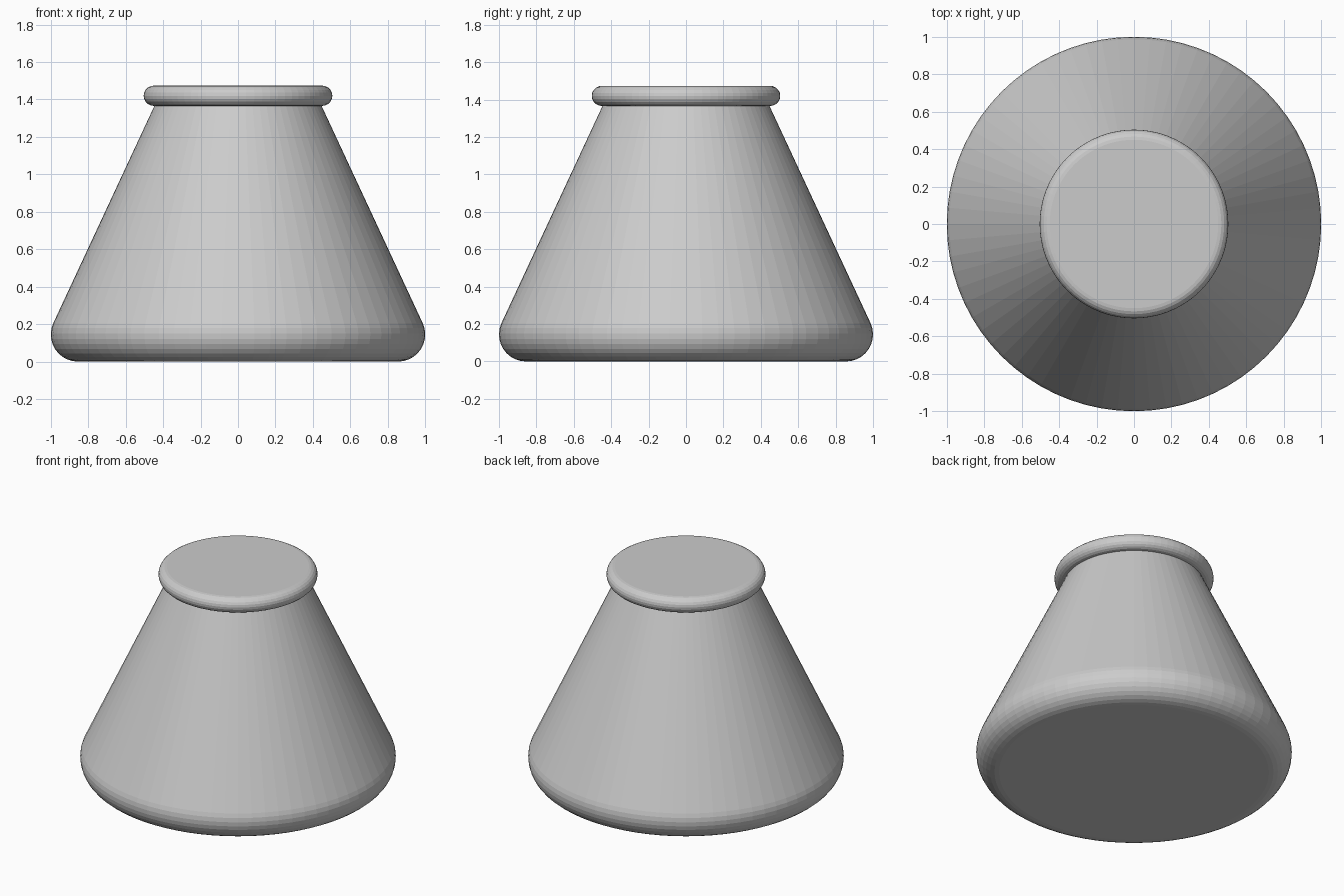
import bpy, bmesh, math

if "Cube" in bpy.data.objects:
    bpy.data.objects.remove(bpy.data.objects["Cube"])

SIDES = 72

grey = bpy.data.materials.new("light grey")
grey.diffuse_color = (0.6, 0.6, 0.6, 1)
grey.use_nodes = True
grey.node_tree.nodes["Principled BSDF"].inputs["Base Color"].default_value = grey.diffuse_color


def arc(cr, cz, rad, a0, a1, steps):
    """Points (radius, height) along an arc, angles in degrees."""
    pts = []
    for i in range(steps + 1):
        a = math.radians(a0 + (a1 - a0) * i / steps)
        pts.append((cr + rad * math.cos(a), cz + rad * math.sin(a)))
    return pts


def lathe(name, profile):
    """Closed solid of revolution with flat end caps."""
    bm = bmesh.new()
    rings = []
    for r, z in profile:
        rings.append([bm.verts.new((r * math.cos(t), r * math.sin(t), z))
                      for t in (2 * math.pi * k / SIDES for k in range(SIDES))])
    for low, high in zip(rings, rings[1:]):
        for k in range(SIDES):
            n = (k + 1) % SIDES
            bm.faces.new((low[k], low[n], high[n], high[k]))
    bm.faces.new(rings[0][::-1])
    bm.faces.new(rings[-1])
    mesh = bpy.data.meshes.new(name)
    bm.to_mesh(mesh)
    bm.free()
    mesh.materials.append(grey)
    obj = bpy.data.objects.new(name, mesh)
    bpy.context.collection.objects.link(obj)
    return obj


# Conical body with a rounded bottom edge
lathe("flask_body", arc(0.855, 0.145, 0.145, -90, 24.8, 10) + [(0.44, 1.38)])

# Rolled lip closing the top
lathe("flask_lip", arc(0.45, 1.42, 0.054, -90, 90, 10))
